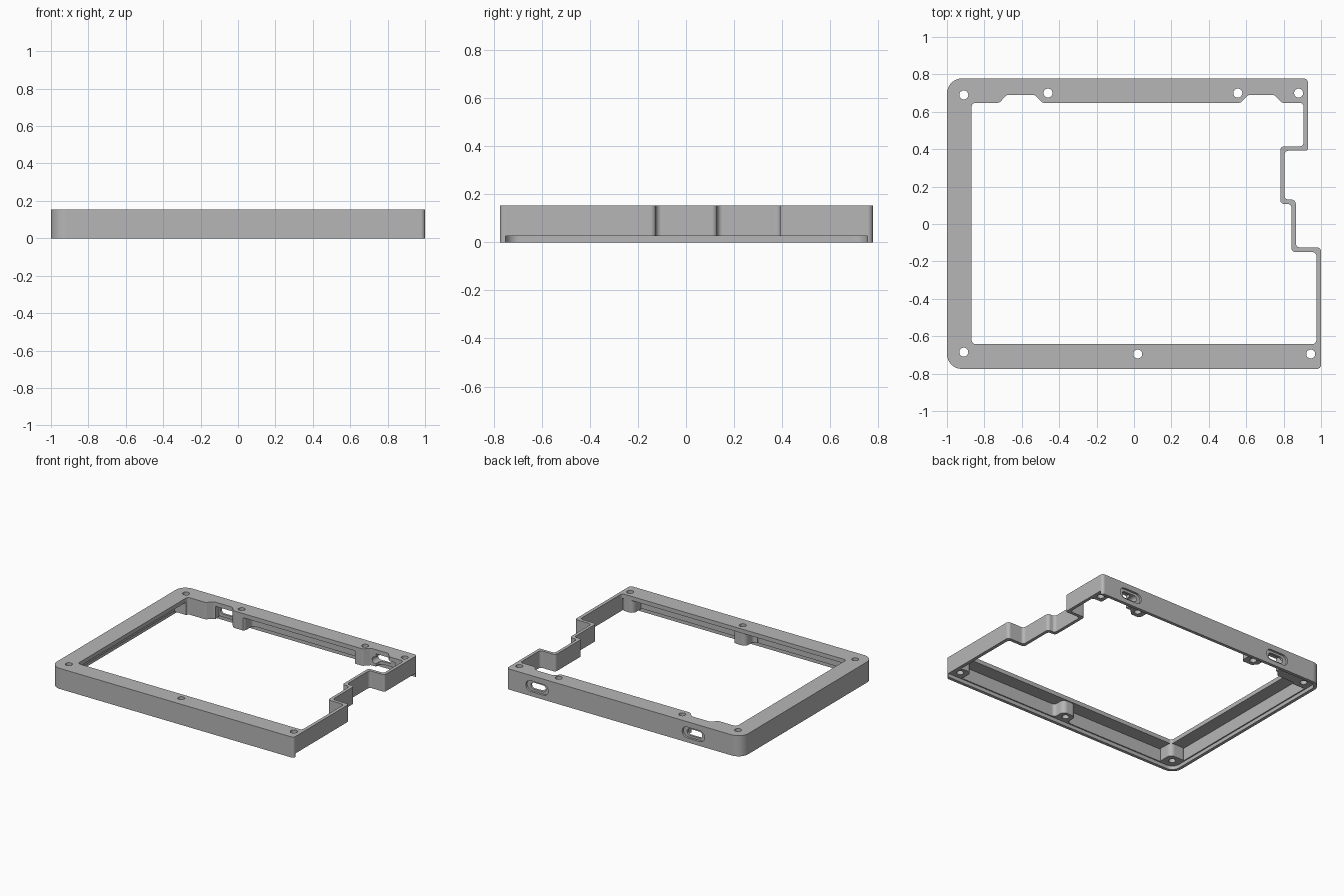
import bpy, bmesh, math
from mathutils import Vector

if "Cube" in bpy.data.objects:
    bpy.data.objects.remove(bpy.data.objects["Cube"])

TOP, PLATE, REBATE = 0.153, 0.122, 0.027
WALL, LIP = 0.032, 0.023

grey = bpy.data.materials.new("plain grey")
grey.use_nodes = True
colour = (0.47, 0.47, 0.47, 1)
grey.diffuse_color = colour
grey.node_tree.nodes["Principled BSDF"].inputs["Base Color"].default_value = colour


def fillet(points, radius, steps=8):
    """Round each corner; a point may carry its own radius as third value."""
    out, n = [], len(points)
    for i, p in enumerate(points):
        c = Vector(p[:2])
        r = p[2] if len(p) > 2 else radius
        a = (Vector(points[i - 1][:2]) - c).normalized()
        b = (Vector(points[(i + 1) % n][:2]) - c).normalized()
        half = a.angle(b) / 2
        if r == 0:
            out.append(c)
            continue
        centre = c + (a + b).normalized() * r / math.sin(half)
        start = c + a * r / math.tan(half) - centre
        end = c + b * r / math.tan(half) - centre
        sweep = start.angle_signed(end)
        for k in range(steps + 1):
            t = -sweep * k / steps
            out.append(centre + Vector((start.x * math.cos(t) - start.y * math.sin(t),
                                        start.x * math.sin(t) + start.y * math.cos(t))))
    return out


def prism(name, outline, low, high, upright=False):
    """Extrude an outline along z, or along y when upright."""
    bm = bmesh.new()
    place = (lambda p, h: (p.x, h, p.y)) if upright else (lambda p, h: (p.x, p.y, h))
    face = bm.faces.new([bm.verts.new(place(p, low)) for p in outline])
    side = bmesh.ops.extrude_face_region(bm, geom=[face])
    move = (0, high - low, 0) if upright else (0, 0, high - low)
    bmesh.ops.translate(bm, vec=move,
                        verts=[v for v in side["geom"] if isinstance(v, bmesh.types.BMVert)])
    bmesh.ops.recalc_face_normals(bm, faces=bm.faces)
    mesh = bpy.data.meshes.new(name)
    bm.to_mesh(mesh)
    bm.free()
    mesh.materials.append(grey)
    obj = bpy.data.objects.new(name, mesh)
    bpy.context.collection.objects.link(obj)
    return obj


def combine(target, tool, operation):
    bpy.context.view_layer.objects.active = target
    mod = target.modifiers.new("combine", "BOOLEAN")
    mod.object, mod.operation, mod.solver = tool, operation, "EXACT"
    bpy.ops.object.modifier_apply(modifier=mod.name)
    bpy.data.objects.remove(tool)


def box(x0, x1, y0, y1):
    return [(x0, y0), (x1, y0), (x1, y1), (x0, y1)]


# Outer shell with the stepped right side
frame = prism("case_frame", fillet([
    (-1, -0.775, 0.08), (1, -0.775), (1, -0.125), (0.865, -0.125), (0.865, 0.13),
    (0.805, 0.13), (0.805, 0.392), (0.93, 0.392, 0.012), (0.93, 0.778), (-1, 0.778, 0.08)],
    0.022), 0, TOP)

# Hollow under the top plate
FRONT, BACK, LEFT = -0.775 + WALL, 0.778 - WALL, -1 + WALL
combine(frame, prism("cavity", fillet([
    (LEFT, FRONT, 0.05), (0.975, FRONT, 0), (0.975, -0.4, 0), (0.7, -0.4, 0), (0.7, 0.5, 0),
    (0.907, 0.5, 0), (0.907, BACK, 0), (LEFT, BACK, 0.05)], 0), -0.1, PLATE), "DIFFERENCE")

# Screw bosses along the walls, flared into the wall
for x, wall, tip, before, after in ((-0.46, BACK, 0.64, 0.06, 0.06),
                                    (0.555, BACK, 0.64, 0.06, 0.095),
                                    (0.02, FRONT, -0.65, 0.055, 0.055)):
    inner = wall + math.copysign(0.002, tip - wall)
    root = wall - math.copysign(0.015, tip - wall)
    flare = 0.025
    combine(frame, prism("boss", fillet([
        (x - before - flare - 0.01, root, 0), (x - before - flare - 0.01, inner, 0),
        (x - before, inner, flare), (x - before, tip, 0.035), (x + after, tip, 0.035),
        (x + after, inner, flare), (x + after + flare + 0.01, inner, 0),
        (x + after + flare + 0.01, root, 0)], 0), 0.005, TOP - 0.01), "UNION")

# Corner bosses
for x0, x1, y0, y1 in ((-0.985, -0.67, 0.63, 0.76), (0.83, 0.918, 0.63, 0.76),
                       (-0.985, -0.85, -0.76, -0.63), (0.885, 0.985, -0.76, -0.645)):
    combine(frame, prism("corner_boss", fillet(box(x0, x1, y0, y1), 0.035),
                         0.005, TOP - 0.01), "UNION")

# Main opening, with a notch at each port
combine(frame, prism("opening", fillet([
    (-0.868, -0.642), (0.975, -0.642), (0.975, -0.15), (0.842, -0.15), (0.842, 0.107),
    (0.782, 0.107), (0.782, 0.415), (0.907, 0.415), (0.907, 0.648),
    (0.79, 0.648), (0.75, 0.69), (0.61, 0.69), (0.57, 0.648),
    (-0.49, 0.648), (-0.53, 0.69), (-0.68, 0.69), (-0.72, 0.648), (-0.868, 0.648)],
    0.021), -0.1, 0.3), "DIFFERENCE")

# Rebate for the bottom cover, open on the right
combine(frame, prism("rebate", fillet([
    (-1 + LIP, -0.775 + LIP, 0.058), (1.2, -0.775 + LIP, 0), (1.2, 0.778 - LIP, 0),
    (-1 + LIP, 0.778 - LIP, 0.058)], 0), -0.1, REBATE), "DIFFERENCE")

# Screw holes
for x, y in ((-0.91, 0.69), (-0.46, 0.70), (0.555, 0.70), (0.88, 0.70),
             (-0.91, -0.685), (0.02, -0.695), (0.945, -0.695)):
    ring = [Vector((x + 0.024 * math.cos(a), y + 0.024 * math.sin(a)))
            for a in (math.tau * k / 32 for k in range(32))]
    combine(frame, prism("screw_hole", ring, -0.1, 0.3), "DIFFERENCE")

# Port slots through the back wall, each with a wider shallow recess
for x in (-0.605, 0.68):
    for w, h, depth in ((0.092, 0.04, 0.016), (0.062, 0.024, 0.1)):
        outline = fillet(box(x - w, x + w, 0.073 - h, 0.073 + h), h * 0.98)
        combine(frame, prism("port_slot", outline, 0.778 - depth, 0.9, True), "DIFFERENCE")

# Shading
bpy.ops.object.select_all(action="DESELECT")
frame.select_set(True)
bpy.context.view_layer.objects.active = frame
bpy.ops.object.shade_smooth_by_angle(angle=math.radians(30))
frame.modifiers.new("even_normals", "WEIGHTED_NORMAL").keep_sharp = True
